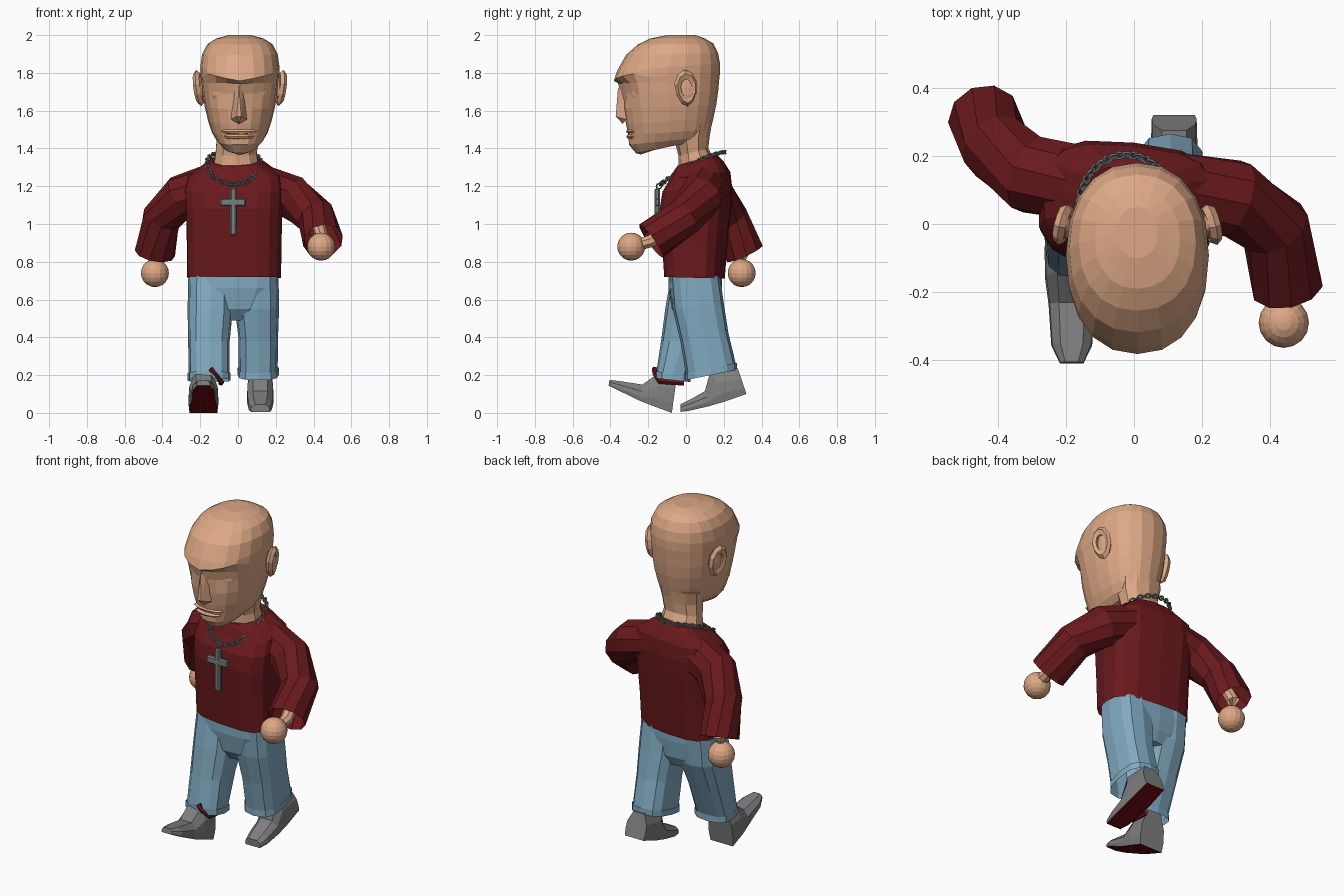
import bpy, bmesh, math
from mathutils import Vector, Matrix

def material(name, rgb):
    m = bpy.data.materials.new(name)
    m.diffuse_color = (*rgb, 1)
    return m

SKIN = material("skin", (0.72, 0.39, 0.235))
SHIRT = material("shirt red", (0.142, 0.010, 0.012))
DENIM = material("denim blue", (0.22, 0.40, 0.53))
LEATHER = material("shoe grey", (0.21, 0.21, 0.21))
SOLE = material("sole red", (0.15, 0.003, 0.006))
METAL = material("chain metal", (0.19, 0.21, 0.21))

def add(name, bm, *mats):
    bmesh.ops.recalc_face_normals(bm, faces=bm.faces[:])
    me = bpy.data.meshes.new(name)
    bm.to_mesh(me)
    bm.free()
    for m in mats:
        me.materials.append(m)
    ob = bpy.data.objects.new(name, me)
    bpy.context.collection.objects.link(ob)
    return ob

def power(v, p):
    return math.copysign(abs(v) ** p, v)

def ring(n, cx, hw, yf, yb, zf, zb, p=0.9):
    """Rounded cross-section from front to back, optionally tilted."""
    pts = []
    for i in range(n):
        a = 2 * math.pi * i / n
        t = (1 - power(math.cos(a), p)) / 2
        pts.append(Vector((cx + hw * power(math.sin(a), p),
                           yf + (yb - yf) * t, zf + (zb - zf) * t)))
    return pts

def loft(name, rings, mats, start=True, end=True, sole_side=None):
    bm = bmesh.new()
    vs = [[bm.verts.new(p) for p in r] for r in rings]
    n = len(rings[0])
    for a, b in zip(vs, vs[1:]):
        for i in range(n):
            j = (i + 1) % n
            f = bm.faces.new((a[i], a[j], b[j], b[i]))
            if i == sole_side:
                f.material_index = 1
    if start:
        bm.faces.new(vs[0])
    if end:
        bm.faces.new(vs[-1])
    return add(name, bm, *mats)

def tube(name, path, radii, n, mat, end=True):
    path = [Vector(p) for p in path]
    rings = []
    for i, p in enumerate(path):
        d = path[min(i + 1, len(path) - 1)] - path[max(i - 1, 0)]
        q = d.to_track_quat('Z', 'Y')
        rings.append([p + q @ Vector((radii[i] * math.cos(a), radii[i] * math.sin(a), 0))
                      for a in (2 * math.pi * (k + 0.5) / n for k in range(n))])
    return loft(name, rings, [mat], True, end)

def ball(name, loc, scale, mat, u=16, v=10, yaw=0):
    bm = bmesh.new()
    bmesh.ops.create_uvsphere(bm, u_segments=u, v_segments=v, radius=1)
    bm.transform(Matrix.Translation(loc) @ Matrix.Rotation(yaw, 4, 'Z') @ Matrix.Diagonal((*scale, 1)))
    return add(name, bm, mat)

def torus(bm, mat, R, r, n=10, m=5):
    """Ring around local z, placed by a matrix."""
    vs = [[bm.verts.new(mat @ Vector(((R + r * math.cos(b)) * math.cos(a),
                                      (R + r * math.cos(b)) * math.sin(a), r * math.sin(b))))
           for b in (2 * math.pi * j / m for j in range(m))]
          for a in (2 * math.pi * i / n for i in range(n))]
    for i in range(n):
        for j in range(m):
            a, b = vs[i], vs[(i + 1) % n]
            bm.faces.new((a[j], b[j], b[(j + 1) % m], a[(j + 1) % m]))

# Head: tilted jaw rings, recessed eye sockets, heavy brow
HX = 0.01
head = [(0.05, -0.24, -0.02, 1.368, 1.44), (0.085, -0.265, 0.07, 1.375, 1.44),
        (0.122, -0.302, 0.115, 1.42, 1.46), (0.148, -0.305, 0.13, 1.47, 1.50),
        (0.168, -0.318, 0.145, 1.53, 1.56), (0.186, -0.33, 0.16, 1.61, 1.63),
        (0.198, -0.345, 0.17, 1.69, 1.70), (0.203, -0.36, 0.175, 1.745, 1.755),
        (0.208, -0.382, 0.18, 1.77, 1.80), (0.21, -0.365, 0.18, 1.81, 1.85),
        (0.2, -0.318, 0.17, 1.895, 1.905), (0.172, -0.255, 0.145, 1.95, 1.955),
        (0.125, -0.19, 0.10, 1.982, 1.982), (0.06, -0.1, 0.05, 2.0, 2.0)]
rings = [ring(20, HX, *h) for h in head]
for k in (6, 7):
    for i in (1, 2, 18, 19):
        rings[k][i].y += 0.018
for i, dz in ((0, -0.012), (2, 0.012), (18, 0.012), (3, 0.02), (17, 0.02)):
    rings[8][i].z += dz
loft("head", rings, [SKIN])

# Nose, lips, eyelids and ears
bm = bmesh.new()
for p in [(-0.022, -0.33, 1.745), (0.022, -0.33, 1.745), (0, -0.36, 1.72), (-0.012, -0.372, 1.57),
          (0.012, -0.372, 1.57), (-0.042, -0.318, 1.553), (0.042, -0.318, 1.553), (0, -0.335, 1.53),
          (-0.045, -0.29, 1.61), (0.045, -0.29, 1.61)]:
    bm.verts.new((p[0] + HX - 0.005, p[1], p[2]))
bmesh.ops.convex_hull(bm, input=bm.verts[:])
add("nose", bm, SKIN)
ball("upper_lip", (0.005, -0.277, 1.491), (0.1, 0.04, 0.017), SKIN, 10, 6)
ball("lower_lip", (0.005, -0.277, 1.463), (0.085, 0.04, 0.017), SKIN, 10, 6)
for side, label in ((-1, "right"), (1, "left")):
    ball(label + "_eyelid", (HX + side * 0.096, -0.275, 1.69), (0.056, 0.022, 0.04),
         SKIN, 12, 8, side * 0.4)
    ball(label + "_ear_bowl", (HX + side * 0.21, 0, 1.72), (0.018, 0.045, 0.075), SKIN, 10, 6)
    bm = bmesh.new()
    torus(bm, Matrix.Translation((HX + side * 0.217, 0, 1.72))
          @ Matrix.Rotation(side * 0.25, 4, 'Z') @ Matrix.Rotation(side * 0.12, 4, 'Y')
          @ Matrix.Rotation(0.12, 4, 'X') @ Matrix.Diagonal((1.1, 1, 1.6, 1))
          @ Matrix.Rotation(math.pi / 2, 4, 'Y'), 0.044, 0.017)
    for v in bm.verts:  # narrow lobe
        v.co.y *= 0.8 + 0.25 * min(1, max(0, (v.co.z - 1.62) / 0.12))
    add(label + "_ear_rim", bm, SKIN)

# Neck
loft("neck", [ring(10, -0.01, 0.125, -0.04, 0.15, 1.27, 1.34),
              ring(10, -0.01, 0.113, -0.04, 0.118, 1.36, 1.40),
              ring(10, 0.0, 0.118, -0.06, 0.125, 1.44, 1.46),
              ring(10, 0.0, 0.13, -0.05, 0.138, 1.50, 1.54)], [SKIN])

# Shirt body, twisted slightly with the walking pose
body = [(0.25, -0.11, 0.20, 0.72, 0.712), (0.252, -0.122, 0.215, 0.9, 0.9),
        (0.257, -0.135, 0.235, 1.08, 1.08), (0.264, -0.12, 0.24, 1.17, 1.19),
        (0.25, -0.08, 0.23, 1.235, 1.275), (0.17, -0.055, 0.195, 1.29, 1.335),
        (0.13, -0.042, 0.165, 1.308, 1.365)]
pivot = Vector((-0.02, 0.05, 0))
twist = Matrix.Rotation(math.radians(-6), 3, 'Z')
loft("shirt_body", [[pivot + twist @ (p - pivot) for p in ring(16, -0.02, *b, 0.65)]
                    for b in body], [SHIRT], start=False)

# Sleeves, wrists and ball hands: one arm swings back, the other forward
arms = {"right": ([(-0.15, 0.12, 1.20), (-0.30, 0.145, 1.145), (-0.405, 0.225, 1.03), (-0.44, 0.31, 0.845)],
                  (-0.44, 0.295, 0.74)),
        "left": ([(0.12, 0.10, 1.20), (0.29, 0.075, 1.14), (0.415, -0.01, 1.035), (0.45, -0.185, 0.91)],
                 (0.44, -0.29, 0.88))}
for label, (path, hand) in arms.items():
    tube(label + "_sleeve", path, (0.115, 0.118, 0.105, 0.108), 10, SHIRT, end=False)
    tube(label + "_wrist", [path[2], path[3], hand], (0.035, 0.035, 0.035), 8, SKIN)
    ball(label + "_hand", hand, (0.074,) * 3, SKIN)

# Jeans: hips plus two striding legs with turned cuffs
loft("jeans_hips", [ring(16, -0.025, 0.08, -0.03, 0.15, 0.49, 0.51, 0.65),
                    ring(16, -0.025, 0.16, -0.075, 0.18, 0.55, 0.57, 0.65),
                    ring(16, -0.025, 0.235, -0.093, 0.19, 0.66, 0.67, 0.65),
                    ring(16, -0.025, 0.238, -0.092, 0.19, 0.735, 0.735, 0.65)], [DENIM])
legs = {"right": [(-0.145, 0.118, -0.08, 0.19, 0.725, 0.725), (-0.147, 0.12, -0.11, 0.175, 0.55, 0.55),
                  (-0.154, 0.11, -0.132, 0.10, 0.38, 0.38), (-0.153, 0.108, -0.158, 0.02, 0.21, 0.19)],
        "left": [(0.097, 0.117, -0.085, 0.18, 0.725, 0.725), (0.1, 0.118, -0.07, 0.20, 0.55, 0.58),
                 (0.107, 0.105, -0.03, 0.225, 0.38, 0.42), (0.107, 0.103, 0.0, 0.265, 0.2, 0.255)]}
for label, spec in legs.items():
    loft(label + "_jeans_leg", [ring(12, *s, 0.7) for s in spec], [DENIM], end=False)
    cx, hw, yf, yb, zf, zb = spec[-1]
    cuff = [ring(12, cx, hw + 0.006, yf - 0.005, yb + 0.005, zf + d, zb + d, 0.7) for d in (0.01, -0.027)]
    loft(label + "_cuff", cuff, [DENIM], False, False)

# Shoes: stations of sole point, top point and half width, red underneath
def shoe(name, cx, stations):
    rings = []
    for yb, zb, yt, zt, w in stations:
        rings.append([Vector((cx + fx * w, yb + (yt - yb) * f, zb + (zt - zb) * f))
                      for fx, f in ((-0.92, 0), (0.92, 0), (1, 0.25), (0.95, 0.6), (0.55, 1),
                                    (-0.55, 1), (-0.95, 0.6), (-1, 0.25))])
    loft(name, rings, [LEATHER, SOLE], sole_side=0)

shoe("right_shoe", -0.183, [(-0.41, 0.145, -0.405, 0.175, 0.035), (-0.36, 0.12, -0.35, 0.168, 0.06),
                            (-0.24, 0.062, -0.23, 0.15, 0.068), (-0.17, 0.035, -0.14, 0.215, 0.078),
                            (-0.075, 0.0, -0.045, 0.215, 0.08)])
shoe("left_shoe", 0.118, [(-0.03, 0.005, -0.03, 0.045, 0.05), (0.02, 0.012, 0.03, 0.075, 0.064),
                          (0.12, 0.035, 0.1, 0.115, 0.07), (0.2, 0.058, 0.13, 0.225, 0.07),
                          (0.32, 0.1, 0.275, 0.235, 0.066)])

# Red lace showing under the right cuff
tube("right_lace", [(-0.145, -0.165, 0.235), (-0.12, -0.168, 0.205), (-0.09, -0.14, 0.168),
                    (-0.09, -0.01, 0.158)], (0.016, 0.01, 0.015, 0.015), 5, SHIRT)

# Neck chain: alternating links along a drooping loop
def chain_point(t):
    y = 0.036 - 0.167 * math.cos(t)
    return Vector((-0.022 + 0.143 * math.sin(t), y, 1.38 - 0.165 * (max(0, 0.203 - y) / 0.33) ** 1.5))

bm = bmesh.new()
COUNT = 46
for i in range(COUNT):
    t = 2 * math.pi * i / COUNT
    d = chain_point(t + 0.05) - chain_point(t - 0.05)
    turn = Matrix.Rotation(math.pi / 2 * (i % 2) + 0.7, 4, 'X')
    torus(bm, Matrix.Translation(chain_point(t)) @ d.to_track_quat('X', 'Z').to_matrix().to_4x4()
          @ turn @ Matrix.Diagonal((1.3, 1, 1, 1)), 0.0115, 0.0045, 8, 5)
torus(bm, Matrix.Translation((-0.025, -0.143, 1.2)) @ Matrix.Rotation(math.pi / 2, 4, 'Y'), 0.014, 0.004, 8, 4)
add("neck_chain", bm, METAL)

# Cross pendant
for name, loc, size in (("pendant_upright", (-0.025, -0.152, 1.065), (0.034, 0.028, 0.25)),
                        ("pendant_bar", (-0.027, -0.152, 1.115), (0.135, 0.028, 0.042))):
    bm = bmesh.new()
    bmesh.ops.create_cube(bm, size=1)
    bm.transform(Matrix.Translation(loc) @ Matrix.Diagonal((*size, 1)))
    bmesh.ops.bevel(bm, geom=bm.edges[:], offset=0.007, segments=1, affect='EDGES')
    add(name, bm, METAL)
